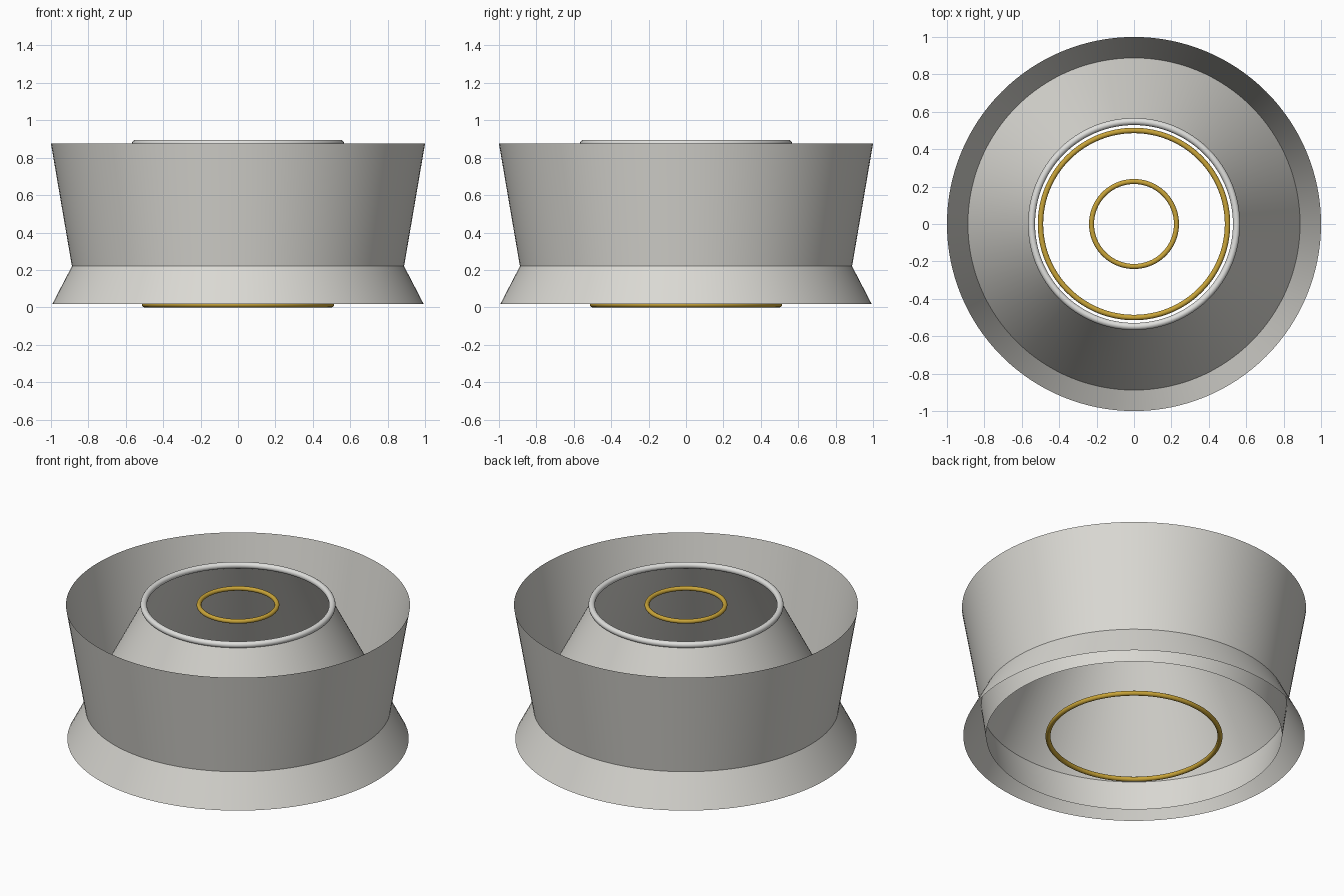
import bpy
import math

SEGMENTS = 128

cube = bpy.data.objects.get("Cube")
if cube:
    bpy.data.objects.remove(cube, do_unlink=True)


def make_material(name, rgb):
    mat = bpy.data.materials.new(name)
    mat.use_nodes = True
    color = (*rgb, 1.0)
    mat.diffuse_color = color
    mat.node_tree.nodes["Principled BSDF"].inputs["Base Color"].default_value = color
    return mat


def band(name, bottom, top, mat):
    """Open conical sheet between two (radius, height) rings."""
    verts = []
    for radius, z in (bottom, top):
        for i in range(SEGMENTS):
            a = math.tau * i / SEGMENTS
            verts.append((radius * math.cos(a), radius * math.sin(a), z))
    faces = []
    for i in range(SEGMENTS):
        j = (i + 1) % SEGMENTS
        faces.append((i, j, j + SEGMENTS, i + SEGMENTS))
    mesh = bpy.data.meshes.new(name)
    mesh.from_pydata(verts, [], faces)
    mesh.materials.append(mat)
    mesh.shade_smooth()
    obj = bpy.data.objects.new(name, mesh)
    bpy.context.collection.objects.link(obj)


def ring(name, radius, thickness, z, mat):
    """Round wire ring lying flat."""
    bpy.ops.mesh.primitive_torus_add(
        major_radius=radius, minor_radius=thickness, location=(0, 0, z),
        major_segments=SEGMENTS, minor_segments=16)
    obj = bpy.context.object
    obj.name = name
    obj.data.materials.append(mat)
    obj.data.shade_smooth()


shell = make_material("warm light grey", (0.70, 0.69, 0.65))
trim = make_material("pale grey", (0.74, 0.74, 0.72))
gold = make_material("gold", (0.58, 0.37, 0.04))

# Thin sheets that all meet at the waist
waist = (0.888, 0.22)
band("outer_wall", waist, (1.0, 0.875), shell)
band("base_flare", (0.992, 0.019), waist, shell)
band("inner_collar", (0.86, 0.019), waist, shell)
band("inner_cone", waist, (0.548, 0.876), shell)

# Rings
ring("cone_rim", 0.548, 0.019, 0.876, trim)
ring("small_upper_ring", 0.227, 0.0135, 0.876, gold)
ring("large_lower_ring", 0.5, 0.0145, 0.0145, gold)
